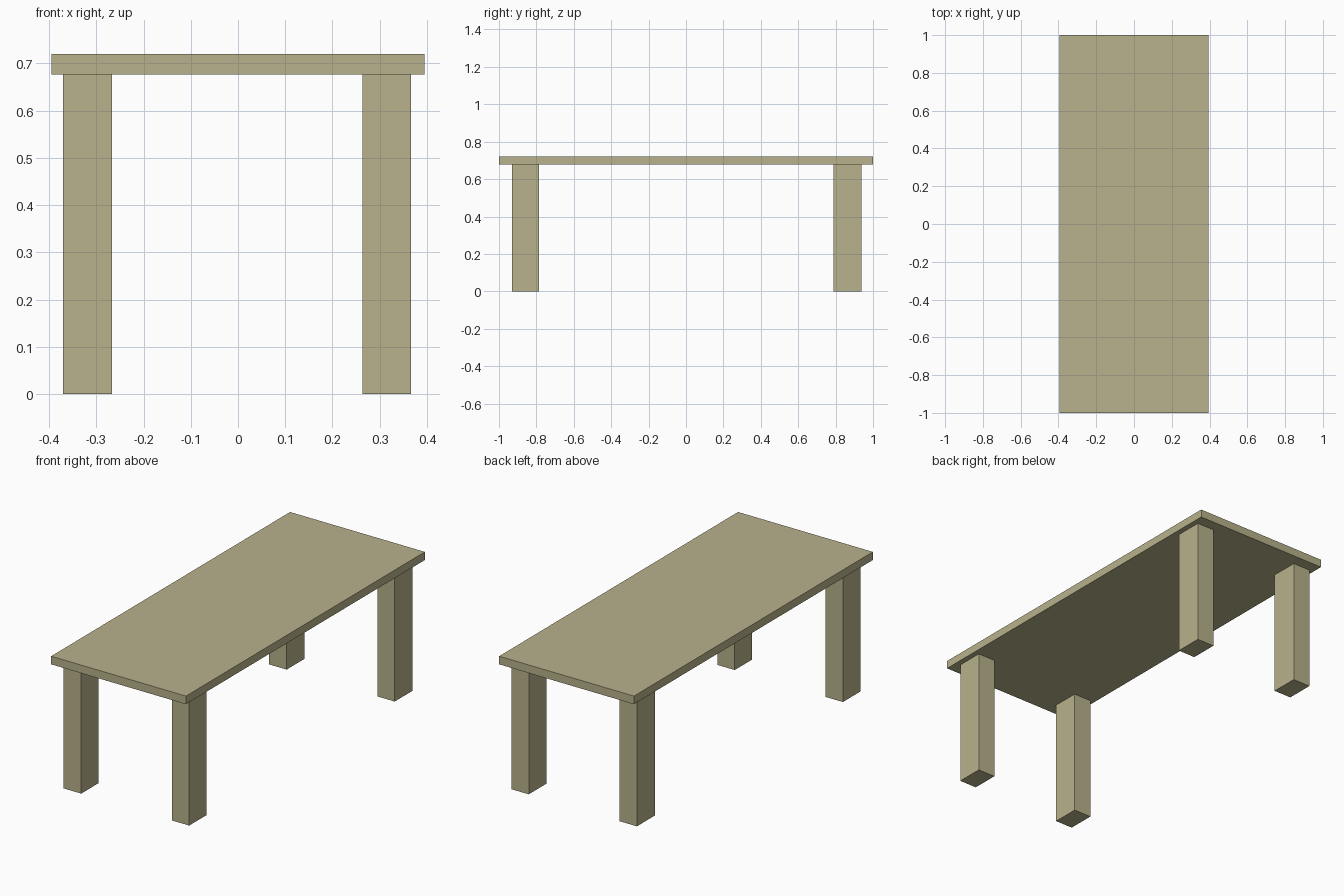
import bpy

if "Cube" in bpy.data.objects:
    bpy.data.objects.remove(bpy.data.objects["Cube"])

wood = bpy.data.materials.new("pale_wood")
wood.diffuse_color = (0.48, 0.445, 0.262, 1.0)
wood.use_nodes = True
wood.node_tree.nodes["Principled BSDF"].inputs["Base Color"].default_value = wood.diffuse_color


def box(name, x, y, z):
    """Box spanning the given (min, max) ranges."""
    spans = (x, y, z)
    bpy.ops.mesh.primitive_cube_add(size=1, location=[(a + b) / 2 for a, b in spans])
    obj = bpy.context.object
    obj.name = name
    obj.scale = [b - a for a, b in spans]
    bpy.ops.object.transform_apply(location=False, rotation=False, scale=True)
    obj.data.materials.append(wood)
    return obj


TOP_Z, UNDERSIDE_Z = 0.72, 0.677

# Table top
box("table_top", (-0.395, 0.395), (-1.0, 1.0), (UNDERSIDE_Z, TOP_Z))

# Four rectangular legs, one near each corner
leg_x = {"left": (-0.37, -0.267), "right": (0.264, 0.366)}
leg_y = {"front": (-0.931, -0.785), "back": (0.789, 0.939)}
for end, y in leg_y.items():
    for side, x in leg_x.items():
        box(f"{end}_{side}_leg", x, y, (0.0, UNDERSIDE_Z))
